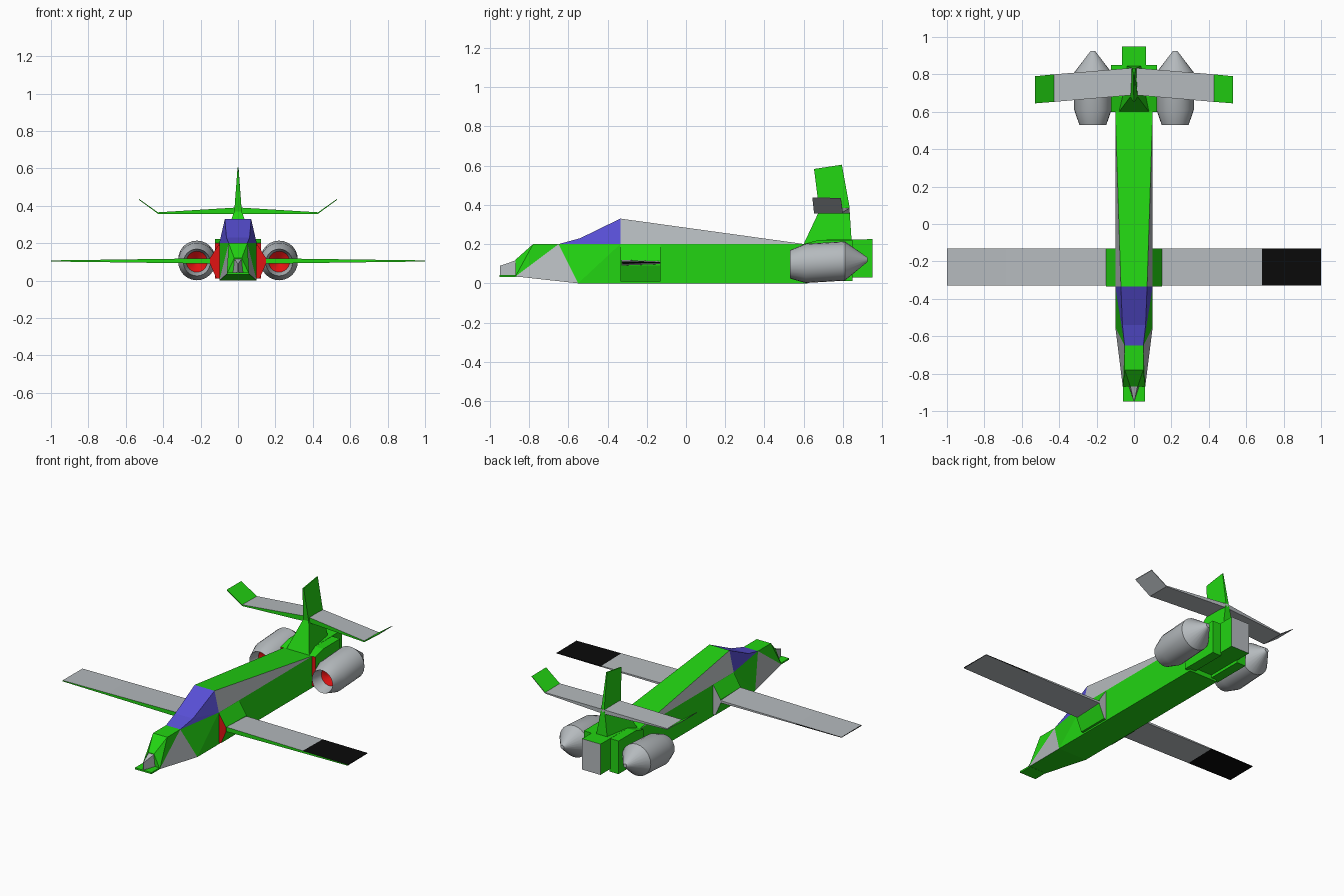
import bpy, bmesh, math
from mathutils import Vector

if "Cube" in bpy.data.objects:
    bpy.data.objects.remove(bpy.data.objects["Cube"])

# Flat colours
COLOURS = {
    "bright_green": (0.016, 0.66, 0.006), "light_grey": (0.46, 0.49, 0.51),
    "warning_red": (0.75, 0.006, 0.006), "canopy_violet": (0.10, 0.08, 0.68),
    "black": (0.003, 0.003, 0.003)}
MATS = []
for name, c in COLOURS.items():
    m = bpy.data.materials.new(name)
    m.diffuse_color = (*c, 1)
    m.use_nodes = True
    m.node_tree.nodes["Principled BSDF"].inputs["Base Color"].default_value = m.diffuse_color
    MATS.append(m)
GREEN, GREY, RED, VIOLET, BLACK = range(5)


def build(name, verts, faces, rule, smooth=False):
    """Mesh object; rule(centre, normal) gives each face its material."""
    bm = bmesh.new()
    vs = [bm.verts.new(v) for v in verts]
    for f in faces:
        bm.faces.new([vs[i] for i in f])
    bmesh.ops.remove_doubles(bm, verts=bm.verts, dist=1e-5)
    bmesh.ops.recalc_face_normals(bm, faces=bm.faces)
    for f in bm.faces:
        f.material_index = rule(f.calc_center_median(), f.normal)
    me = bpy.data.meshes.new(name)
    bm.to_mesh(me)
    bm.free()
    for m in MATS:
        me.materials.append(m)
    ob = bpy.data.objects.new(name, me)
    bpy.context.collection.objects.link(ob)
    if smooth:
        bpy.context.view_layer.objects.active = ob
        ob.select_set(True)
        bpy.ops.object.shade_smooth_by_angle(angle=math.radians(30))
        ob.select_set(False)
    return ob


def loft(name, rings, rule, smooth=False):
    """Skin over rings of equal point count, capped at both ends."""
    n = len(rings[0])
    faces = [(a * n + i, a * n + (i + 1) % n, a * n + n + (i + 1) % n, a * n + n + i)
             for a in range(len(rings) - 1) for i in range(n)]
    faces += [tuple(range(n)), tuple(range((len(rings) - 1) * n, len(rings) * n))]
    return build(name, [p for r in rings for p in r], faces, rule, smooth)


def section(y, w0, z0, w1, z1):
    """Symmetric four-point cross-section, bottom then top."""
    return [(-w0, y, z0), (w0, y, z0), (w1, y, z1), (-w1, y, z1)]


def mirrored(name, half, faces, centre_faces, rule):
    """Right-hand points and side faces mirrored; centre faces bridge across."""
    n = len(half)
    verts = half + [(-x, y, z) for x, y, z in half]
    fs = list(faces) + [tuple(i + n for i in f) for f in faces]
    fs += [(a, b, b + n, a + n) for a, b in centre_faces]
    return build(name, verts, fs, rule)


# Fuselage with grey nose cheeks
hull = [(.06, -.87, .035), (.02, -.87, .12), (.05, -.78, .2), (.05, -.65, .2),
        (.1, -.55, 0), (.1, -.335, .2), (.1, .62, 0), (.1, .62, .2)]
mirrored("fuselage", hull,
         [(0, 1, 2), (0, 2, 3), (0, 3, 4), (3, 4, 5), (4, 5, 7, 6)],
         [(0, 1), (1, 2), (2, 3), (3, 5), (5, 7), (7, 6), (6, 4), (4, 0)],
         lambda c, n: GREY if abs(n.x) > .5 and -.72 < c.y < -.66 and c.z < .1 else GREEN)

# Canopy and raised back
cabin = [(.05, -.65, .2), (.062, -.54, .23), (.07, -.335, .33), (.1, -.335, .2), (.1, .605, .2)]


def cabin_rule(c, n):
    if c.y < -.3:
        return VIOLET
    return GREY if abs(n.x) > .4 else GREEN


mirrored("canopy_and_back", cabin, [(0, 1, 3), (1, 2, 3), (2, 4, 3)],
         [(0, 1), (1, 2), (2, 4), (4, 3), (3, 0)], cabin_rule)

# Nose lip and wedge
loft("nose_lip", [section(-.95, .058, .033, .058, .043), section(-.86, .058, .033, .058, .043)],
     lambda c, n: GREEN)
loft("nose_wedge", [section(-.948, .002, .04, .002, .09), section(-.865, .028, .04, .02, .118)],
     lambda c, n: GREY)

# Tail block
loft("tail_block", [section(.6, .065, .03, .065, .2), section(.68, .065, .03, .065, .222),
                    section(.95, .065, .03, .065, .225)],
     lambda c, n: GREY if n.y > .8 else GREEN)


# Wing, fairing, engine mount and engine on each side
def end_rule(c, n):
    return RED if n.y < -.8 else GREY if n.y > .8 else GREEN


def wing_rule(s):
    def rule(c, n):
        if n.y < -.6:
            return GREEN
        return BLACK if abs(c.x) > .68 and n.z * s > -.5 else GREY
    return rule


def engine_ring(s, y, r, sides=24):
    cz = .107 + .06 * (y - .7)
    return [(s * .22 + r * math.cos(math.tau * i / sides), y,
             cz + r * math.sin(math.tau * i / sides)) for i in range(sides)]


def engine_rule(s):
    return lambda c, n: RED if c.y < .7 and math.hypot(c.x - s * .22, c.z - .107) < .05 else GREY


ENGINE = [(.64, .002), (.60, .056), (.53, .072), (.61, .1), (.81, .1), (.925, .012)]

for s, side in ((1, "right"), (-1, "left")):
    # the opposite wing is the same part turned over
    rings = [[(s * x, -.33, .105 - t), (s * x, -.33, .105 + t),
              (s * x, -.13, .105 + t * .5), (s * x, -.13, .105 - t * .5)]
             for x, t in ((.1, .015), (.685, .007), (1, .003))]
    loft(side + "_wing", rings, wing_rule(s))
    loft(side + "_wing_fairing",
         [[(s * x, y, z) for x, z in ((.09, .01), (.115, .01), (.15, .09), (.15, .12), (.1, .198))]
          for y in (-.335, -.13)], end_rule)
    loft(side + "_engine_mount",
         [[(s * x, y, z) for x, z in ((.06, .012), (.122, .012), (.122, top), (.06, top))]
          for y, top in ((.6, .2), (.68, .222), (.85, .222))],
         lambda c, n: RED if n.y < -.8 else GREEN)
    loft(side + "_engine", [engine_ring(s, y, r) for y, r in ENGINE], engine_rule(s), smooth=True)

    # Tailplane half with upturned tip
    rings = [[(s * x, y0, z), (s * x, y0, z + t), (s * x, y1, z + t * .8), (s * x, y1, z)]
             for x, y0, y1, z, t in ((0, .69, .835, .357, .034), (.428, .653, .8, .357, .008),
                                     (.53, .645, .79, .432, .005))]
    loft(side + "_tailplane", rings,
         lambda c, n: GREEN if n.y < -.7 or (abs(c.x) > .44 and n.z > .2) else GREY)

# Tail fin with broad base
loft("tail_fin",
     [[(-a, y0, z0), (a, y0, z0), (b, y1, z1), (-b, y1, z1)]
      for a, y0, z0, b, y1, z1 in ((.08, .6, .2, .04, .845, .21), (.02, .68, .37, .01, .833, .395),
                                   (.004, .653, .583, .003, .795, .605))],
     lambda c, n: GREEN)
